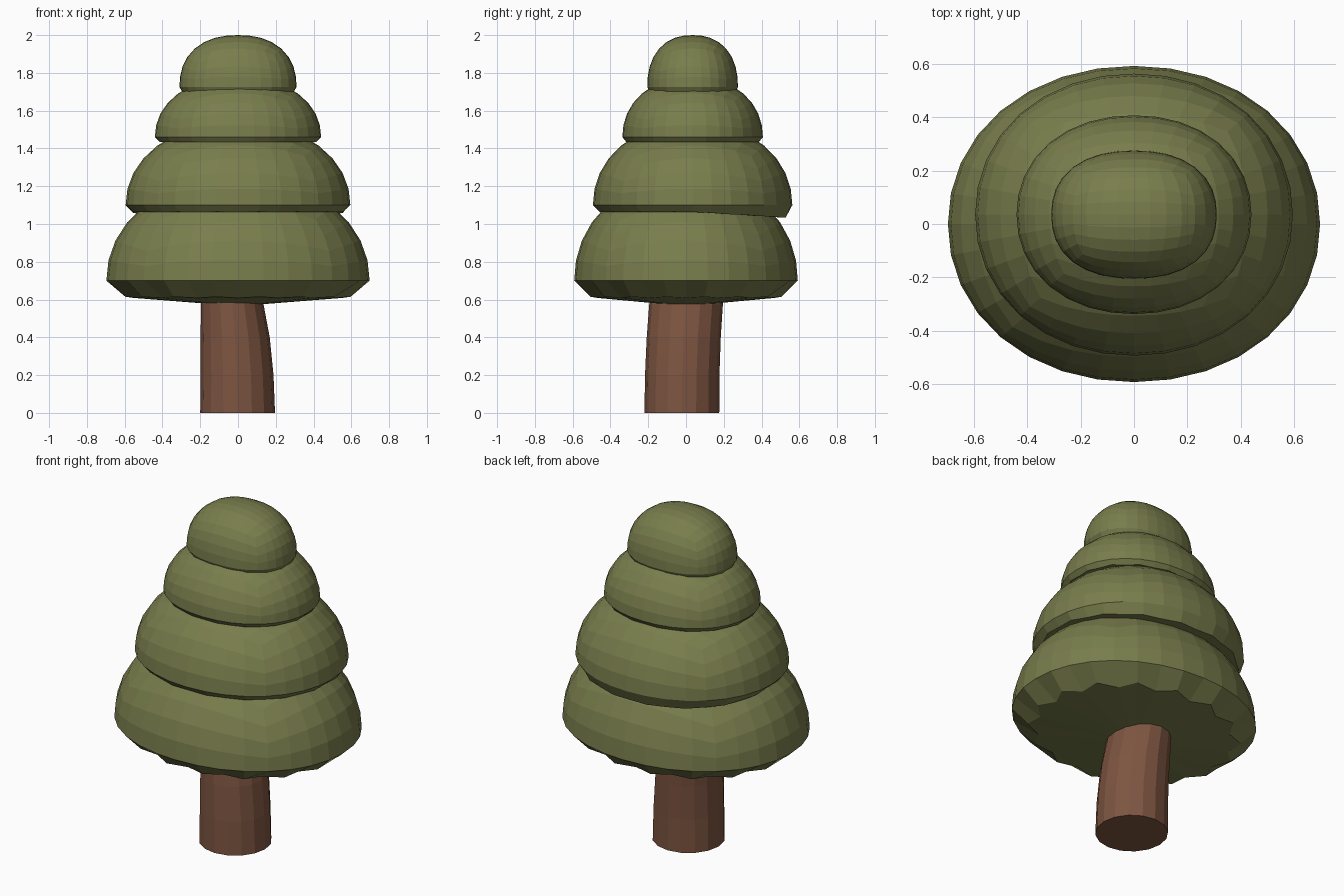
import bpy, bmesh, math
from mathutils import Vector

if "Cube" in bpy.data.objects:
    bpy.data.objects.remove(bpy.data.objects["Cube"], do_unlink=True)


def material(name, rgb):
    mat = bpy.data.materials.new(name)
    mat.use_nodes = True
    mat.diffuse_color = (*rgb, 1)
    mat.node_tree.nodes["Principled BSDF"].inputs["Base Color"].default_value = (*rgb, 1)
    return mat


leaf_green = material("leaf green", (0.19, 0.205, 0.072))
bark_brown = material("bark brown", (0.205, 0.09, 0.052))


def finish(name, bm, mat):
    bmesh.ops.recalc_face_normals(bm, faces=bm.faces)
    mesh = bpy.data.meshes.new(name)
    bm.to_mesh(mesh)
    bm.free()
    mesh.materials.append(mat)
    obj = bpy.data.objects.new(name, mesh)
    bpy.context.collection.objects.link(obj)
    return obj


def foliage_tier(name, center, radii, drop, inset, jag, belly, dip, roundness):
    """Faceted half dome made from a rounded cube, with a tucked-in underside."""
    bm = bmesh.new()
    bmesh.ops.create_cube(bm, size=2)
    bmesh.ops.subdivide_edges(bm, edges=bm.edges, cuts=7, use_grid_fill=True)
    for v in bm.verts:
        p = Vector([math.tan(c * math.pi / 4) for c in v.co])
        v.co = p / sum(abs(c) ** roundness for c in p) ** (1 / roundness)
    bmesh.ops.delete(bm, geom=[v for v in bm.verts if v.co.z < -0.01], context="VERTS")
    for v in bm.verts:
        v.co = Vector([c * r for c, r in zip(v.co, radii)])

    # Lower lip, with alternating teeth where it meets the underside
    rim = [e for e in bm.edges if e.is_boundary]
    ext = bmesh.ops.extrude_edge_only(bm, edges=rim)["geom"]
    lip = [v for v in ext if isinstance(v, bmesh.types.BMVert)]
    lip.sort(key=lambda v: math.atan2(v.co.y, v.co.x))
    for i, v in enumerate(lip):
        s = inset - jag * (i % 2)
        back = max(0, v.co.y / radii[1])
        v.co = (v.co.x * s, v.co.y * s, -drop - jag * 0.08 * (i % 2) - dip * back)

    # Shallow underside
    hub = bm.verts.new((0, 0, -belly))
    for a, b in zip(lip, lip[1:] + lip[:1]):
        bm.faces.new((a, b, hub))
    bmesh.ops.translate(bm, verts=bm.verts, vec=center)
    return finish(name, bm, leaf_green)


foliage_tier("bottom_foliage", (0, 0, 0.70), (0.697, 0.592, 0.55), 0.085, 0.87, 0.08, 0.135, 0, 2.08)
foliage_tier("lower_foliage", (0, 0.035, 1.10), (0.595, 0.528, 0.44), 0.035, 0.95, 0.02, 0.04, 0.03, 2.08)
foliage_tier("upper_foliage", (0, 0.035, 1.46), (0.44, 0.372, 0.32), 0.025, 0.96, 0.02, 0.03, 0, 2.12)
foliage_tier("top_foliage", (0, 0.035, 1.725), (0.31, 0.24, 0.275), 0.025, 0.96, 0.02, 0.03, 0, 2.3)

# Leaning trunk: stacked rings of center x, center y, z, radius x, radius y
SIDES = 16
sections = [(-0.002, -0.022, 0, 0.198, 0.198),
            (-0.005, -0.02, 0.2, 0.193, 0.197),
            (-0.015, -0.012, 0.4, 0.183, 0.196),
            (-0.03, 0.0, 0.57, 0.166, 0.195),
            (-0.04, 0.01, 0.7, 0.15, 0.19)]
bm = bmesh.new()
rings = []
for cx, cy, z, rx, ry in sections:
    angles = [2 * math.pi * i / SIDES for i in range(SIDES)]
    rings.append([bm.verts.new((cx + rx * math.cos(a), cy + ry * math.sin(a), z)) for a in angles])
for low, high in zip(rings, rings[1:]):
    for i in range(SIDES):
        j = (i + 1) % SIDES
        bm.faces.new((low[i], low[j], high[j], high[i]))
bm.faces.new(rings[0])
bm.faces.new(rings[-1])
finish("trunk", bm, bark_brown)
